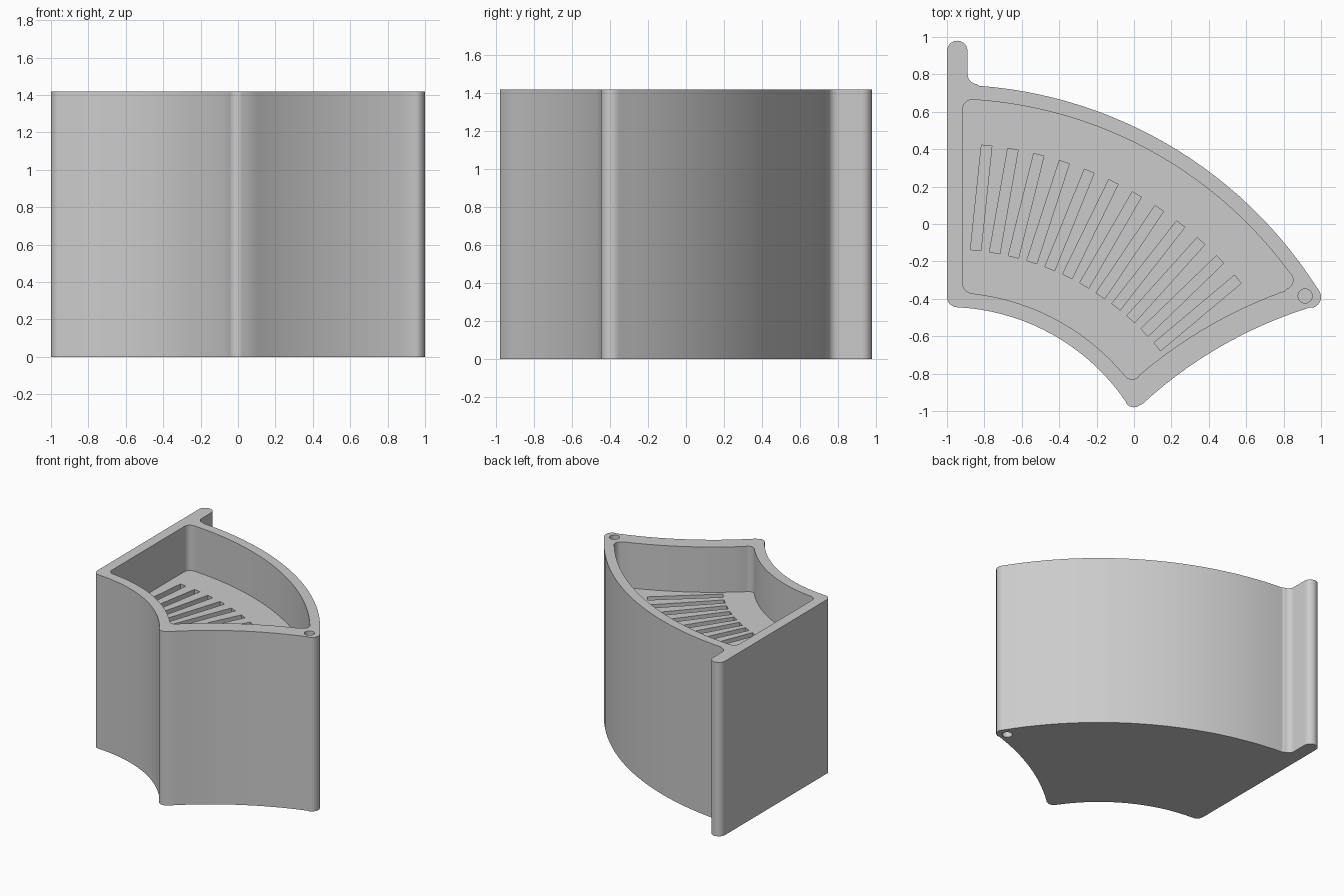
import bpy
import bmesh
from math import sin, cos, radians, ceil

cube = bpy.data.objects.get("Cube")
if cube:
    bpy.data.objects.remove(cube, do_unlink=True)

HEIGHT = 1.42
FLOOR = 1.05          # pocket floor height
SLOT_DEPTH = 0.08
HUB = (-1.0, -1.6)    # centre of the inner and outer curves and of the slots
SIDE = (1.64, -2.695)  # centre of the hollow side curve

# Plain grey plastic
grey = bpy.data.materials.new("light_grey")
grey.use_nodes = True
color = (0.6, 0.6, 0.6, 1)
grey.diffuse_color = color
grey.node_tree.nodes["Principled BSDF"].inputs["Base Color"].default_value = color


def arc(center, r, start, end, step=8):
    n = max(2, ceil(abs(end - start) / step))
    angles = [radians(start + (end - start) * i / n) for i in range(n + 1)]
    return [(center[0] + r * cos(a), center[1] + r * sin(a)) for a in angles]


def prism(name, outlines, z0, z1):
    """Extrude one or more clockwise outlines between two heights."""
    bm = bmesh.new()
    for outline in outlines:
        low = bm.faces.new([bm.verts.new((x, y, z0)) for x, y in outline])
        grown = bmesh.ops.extrude_face_region(bm, geom=[low], use_keep_orig=True)
        top = [v for v in grown["geom"] if isinstance(v, bmesh.types.BMVert)]
        bmesh.ops.translate(bm, verts=top, vec=(0, 0, z1 - z0))
    bmesh.ops.recalc_face_normals(bm, faces=bm.faces)
    mesh = bpy.data.meshes.new(name)
    bm.to_mesh(mesh)
    bm.free()
    mesh.materials.append(grey)
    obj = bpy.data.objects.new(name, mesh)
    bpy.context.collection.objects.link(obj)
    return obj


def cut(target, cutter):
    mod = target.modifiers.new(cutter.name, "BOOLEAN")
    mod.operation = "DIFFERENCE"
    mod.solver = "EXACT"
    mod.object = cutter
    bpy.context.view_layer.objects.active = target
    bpy.ops.object.modifier_apply(modifier=mod.name)
    bpy.data.objects.remove(cutter, do_unlink=True)


# Outer wall outline with the finger tab at the back left
body_outline = (
    arc((-0.945, 0.925), 0.055, 180, 0, 15)
    + arc((-0.835, 0.802), 0.055, 180, 266, 15)
    + arc(HUB, 2.345, 85.8, 32.4, 2)
    + arc((0.94, -0.39), 0.06, 32, -73, 15)
    + arc(SIDE, 2.355, 107.3, 132.7, 2)
    + arc((0, -0.93), 0.05, -47, -146, 15)
    + arc(HUB, 1.156, 34.2, 87, 3)
    + arc((-0.945, -0.39), 0.055, 267, 180, 15)
)
body = prism("drawer_body", [body_outline], 0, HEIGHT)

# Pocket that follows the walls
pocket_outline = (
    arc((-0.865, 0.615), 0.05, 180, 86.5, 15)
    + arc(HUB, 2.269, 86, 36.2, 2)
    + arc((0.80, -0.30), 0.05, 35.8, -70.7, 15)
    + arc(SIDE, 2.482, 109.6, 130.4, 2)
    + arc((-0.01, -0.78), 0.05, -49, -140.4, 15)
    + arc(HUB, 1.236, 40, 83.6, 3)
    + arc((-0.865, -0.32), 0.05, 264, 180, 15)
)
cut(body, prism("pocket_cutter", [pocket_outline], FLOOR, HEIGHT + 0.1))


# Fan of radial slots in the pocket floor
def slot(angle, inner=1.468, outer=2.03, half=0.028):
    a = radians(angle)
    corners = [(inner, -half), (inner, half), (outer, half), (outer, -half)]
    return [(HUB[0] + r * sin(a) + w * cos(a), HUB[1] + r * cos(a) - w * sin(a))
            for r, w in corners]


slots = [slot(6 + 4 * i) for i in range(12)]
cut(body, prism("slot_cutter", slots, FLOOR - SLOT_DEPTH, FLOOR + 0.1))

# Pivot holes at the top and the bottom of the right corner
pivot = arc((0.915, -0.385), 0.038, 360, 0, 15)[:-1]
cut(body, prism("top_pivot_cutter", [pivot], HEIGHT - 0.2, HEIGHT + 0.1))
cut(body, prism("bottom_pivot_cutter", [pivot], -0.1, 0.2))

# Smooth curved walls with crisp rims
bpy.ops.object.select_all(action="DESELECT")
body.select_set(True)
bpy.context.view_layer.objects.active = body
bpy.ops.object.shade_smooth_by_angle(angle=radians(30))
